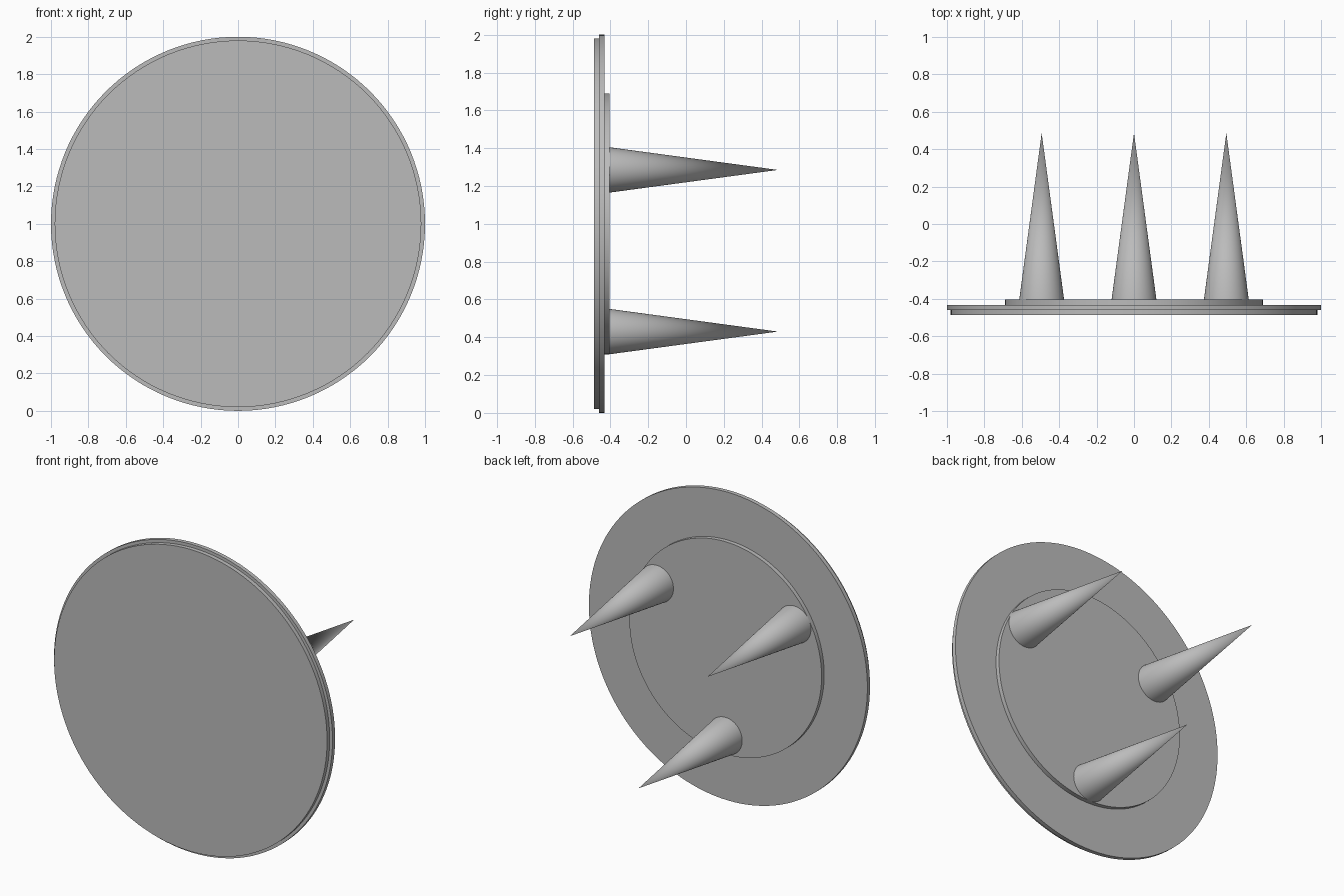
import bpy
import math

cube = bpy.data.objects.get("Cube")
if cube:
    bpy.data.objects.remove(cube, do_unlink=True)

# One plain grey for everything
grey = bpy.data.materials.new("plain_grey")
grey.use_nodes = True
colour = (0.5, 0.5, 0.5, 1)
grey.diffuse_color = colour
grey.node_tree.nodes["Principled BSDF"].inputs["Base Color"].default_value = colour


def turned_part(name, r_front, r_back, y_front, y_back, x=0, z=1, sides=128):
    """Round part lying along y, from y_front to y_back."""
    bpy.ops.mesh.primitive_cone_add(
        vertices=sides, radius1=r_front, radius2=r_back, depth=y_back - y_front,
        location=(x, (y_front + y_back) / 2, z), rotation=(-math.pi / 2, 0, 0))
    part = bpy.context.object
    part.name = name
    part.data.materials.append(grey)
    bpy.ops.object.shade_smooth_by_angle(angle=math.radians(30))
    return part


# Stacked discs, front to back
FRONT, STEP = -0.486, 0.027
for i, (name, radius) in enumerate([("front_disc", 0.98), ("rim_disc", 1.0), ("back_plate", 0.69)]):
    y = FRONT + i * STEP
    turned_part(name, radius, radius, y, y + STEP)

# Three spikes evenly spaced around the back plate
for i, name in enumerate(["left_spike", "right_spike", "lower_spike"]):
    a = math.radians(30 + 120 * i)
    turned_part(name, 0.12, 0, FRONT + 3 * STEP, 0.486,
                0.57 * math.cos(a), 1 + 0.57 * math.sin(a), 64)
